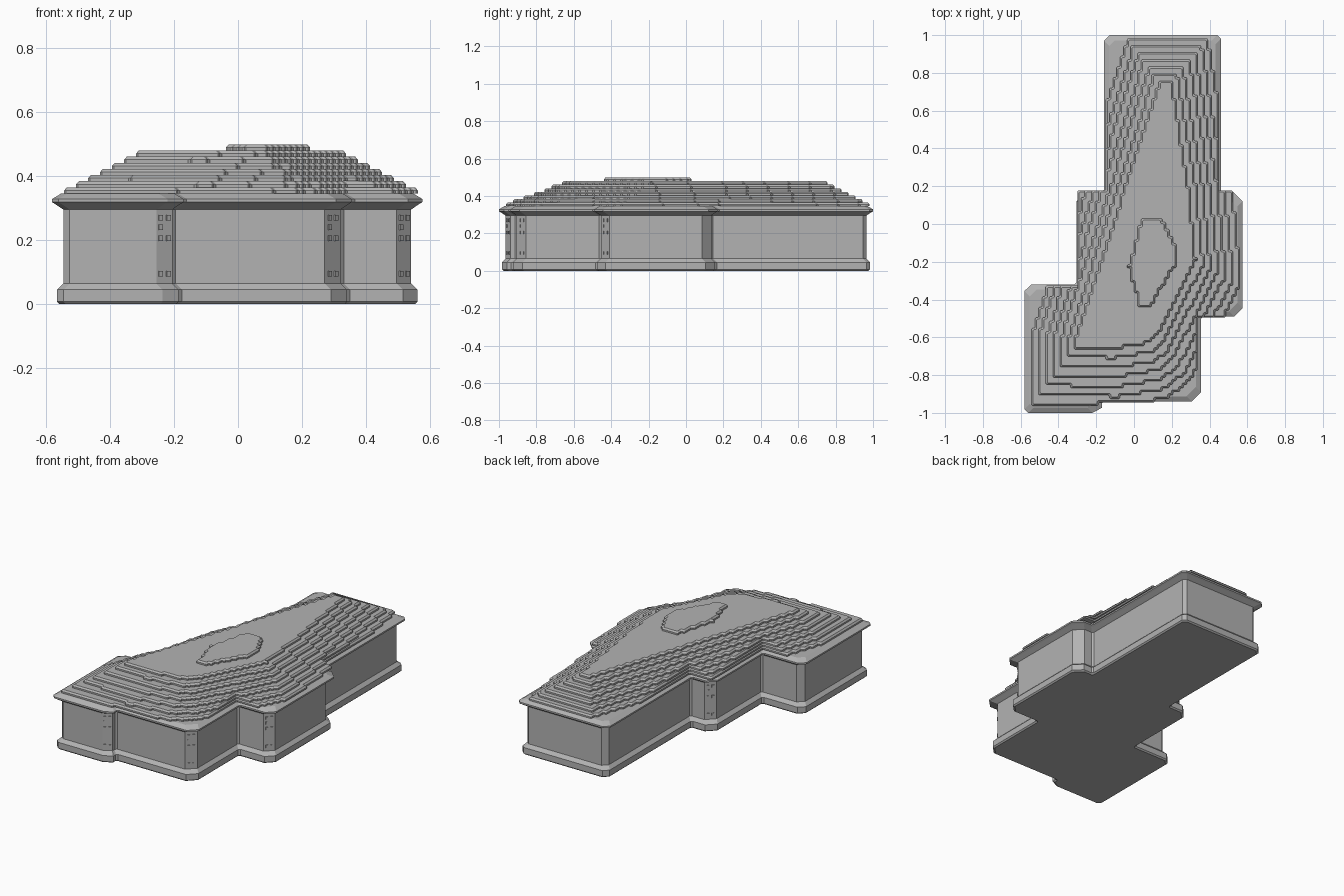
import bpy
import bmesh
import math
from mathutils import Vector, Matrix

cube = bpy.data.objects.get("Cube")
if cube:
    bpy.data.objects.remove(cube, do_unlink=True)

GREY = (0.45, 0.45, 0.45, 1.0)
stone = bpy.data.materials.new("stone_grey")
stone.use_nodes = True
stone.diffuse_color = GREY
stone.node_tree.nodes["Principled BSDF"].inputs["Base Color"].default_value = GREY


def finish(bm, name):
    bmesh.ops.recalc_face_normals(bm, faces=bm.faces)
    mesh = bpy.data.meshes.new(name)
    bm.to_mesh(mesh)
    bm.free()
    mesh.materials.append(stone)
    obj = bpy.data.objects.new(name, mesh)
    bpy.context.collection.objects.link(obj)
    return obj


def inset_ring(corners, cuts, inset):
    """Move every side of a right-angled outline inward, then cut its corners."""
    pts = [Vector(c) for c in corners]
    n = len(pts)
    moved = []
    for i, p in enumerate(pts):
        a = (p - pts[i - 1]).normalized()
        b = (pts[(i + 1) % n] - p).normalized()
        moved.append(p + inset * (Vector((-a.y, a.x)) + Vector((-b.y, b.x))))
    ring = []
    for i, p in enumerate(moved):
        for q in (moved[i - 1], moved[(i + 1) % n]):
            d = q - p
            ring.append(p + d.normalized() * min(cuts[i], 0.45 * d.length))
    return ring


def loft(name, corners, cuts, profile):
    """Stack rings of one outline; the profile holds (inset, height) pairs."""
    bm = bmesh.new()
    rings = [[bm.verts.new((p.x, p.y, z)) for p in inset_ring(corners, cuts, inset)]
             for inset, z in profile]
    for low, high in zip(rings, rings[1:]):
        for i in range(len(low)):
            j = (i + 1) % len(low)
            bm.faces.new((low[i], low[j], high[j], high[i]))
    bm.faces.new(rings[0][::-1])
    bm.faces.new(rings[-1])
    return finish(bm, name)


# Building outline, anticlockwise, with the size of each corner cut
PLAN = [(-0.58, -1, 0.02), (-0.17, -1, 0.05), (-0.17, -0.94, 0.01), (0.355, -0.94, 0.05),
        (0.355, -0.49, 0.01), (0.575, -0.49, 0.045), (0.575, 0.17, 0.05), (0.46, 0.17, 0.01),
        (0.46, 1, 0.02), (-0.16, 1, 0.03), (-0.16, 0.17, 0.01), (-0.305, 0.17, 0.05),
        (-0.305, -0.32, 0.01), (-0.58, -0.32, 0.035)]
corners = [c[:2] for c in PLAN]
cuts = [c[2] for c in PLAN]

loft("plinth", corners, cuts, [(0.023, 0), (0.015, 0.008), (0.015, 0.045), (0.035, 0.065)])
loft("walls", corners, cuts, [(0.035, 0.05), (0.035, 0.31)])
loft("eaves", corners, cuts,
     [(0.035, 0.295), (0.01, 0.312), (0, 0.318), (0, 0.328), (0.028, 0.345)])

# Small studs on the cut corners
wall_ring = inset_ring(corners, cuts, 0.035)
bm = bmesh.new()
for i in (1, 3, 5, 11):
    a, b = wall_ring[2 * i], wall_ring[2 * i + 1]
    mid, along = (a + b) / 2, (b - a).normalized()
    turn = Matrix.Rotation(math.atan2(along.y, along.x), 4, "Z")
    for z, sides in ((0.095, (-1, 1)), (0.205, (-1, 1)), (0.24, (-1,)), (0.27, (-1, 1))):
        for side in sides:
            p = mid + along * side * 0.014
            bmesh.ops.create_cube(bm, size=1, matrix=Matrix.Translation((p.x, p.y, z)) @ turn
                                  @ Matrix.Diagonal((0.014, 0.01, 0.017, 1)))
finish(bm, "corner_studs")

# Stepped roof: each tier is a grown convex shape, clipped to the plan and stepped on a grid
PITCH = 0.0187
ROWS = round(2 / PITCH)


def half_planes(points):
    planes = []
    for i, p in enumerate(points):
        q = points[(i + 1) % len(points)]
        d = (Vector(q) - Vector(p)).normalized()
        planes.append((d.y, -d.x, d.y * p[0] - d.x * p[1]))
    return planes


def plan_span(y):
    left = -0.58 if y < -0.32 else -0.305 if y < 0.17 else -0.16
    right = (-0.17 if y < -0.94 else 0.355 if y < -0.49
             else 0.575 if y < 0.17 else 0.46)
    return left + 0.012, right - 0.012


def tier_outline(planes, grow):
    """Grid-stepped outline of the grown shape inside the plan."""
    rows = []
    for r in range(1, ROWS - 1):
        y = -1 + (r + 0.5) * PITCH
        left, right = plan_span(y)
        for nx, ny, c in planes:
            reach = c + grow * (1 + 0.35 * max(0, -ny)) - ny * y
            if abs(nx) < 0.001:
                if reach < 0:
                    right = left
            elif nx > 0:
                right = min(right, reach / nx)
            else:
                left = max(left, reach / nx)
        left, right = round(left / PITCH) * PITCH, round(right / PITCH) * PITCH
        if right - left > 1.5 * PITCH:
            rows.append((y - PITCH / 2, left, right))
    top = rows[-1][0] + PITCH

    def side(k):
        pts = [(rows[0][k], rows[0][0])]
        for below, row in zip(rows, rows[1:]):
            if abs(row[k] - below[k]) > PITCH / 2:
                pts += [(below[k], row[0]), (row[k], row[0])]
        return pts + [(rows[-1][k], top)]
    return side(2) + side(1)[::-1]


def tier(name, planes, grow, z, height):
    outline = tier_outline(planes, grow)
    loft(name, outline, [0.3 * PITCH] * len(outline),
         [(0, z), (0, z + height * 0.5), (0.45 * PITCH, z + height)])


plateau = half_planes([(-0.31, -0.655), (-0.1, -0.66), (0.08, -0.63), (0.12, -0.6),
                       (0.33, -0.2), (0.29, 0.2), (0.2, 0.75), (0.13, 0.75), (-0.31, -0.6)])
STEP = 0.0192
for k in range(7):
    tier(f"roof_tier_{k + 1}", plateau, (6 - k) * 0.038, 0.345 + k * STEP, STEP)

# Raised crown on the flat of the roof
crown = half_planes([(0.03, -0.44), (0.09, -0.44), (0.23, -0.2), (0.22, -0.12),
                     (0.15, 0.03), (0.04, 0.03), (-0.03, -0.23)])
tier("roof_crown", crown, 0, 0.345 + 7 * STEP, STEP)
